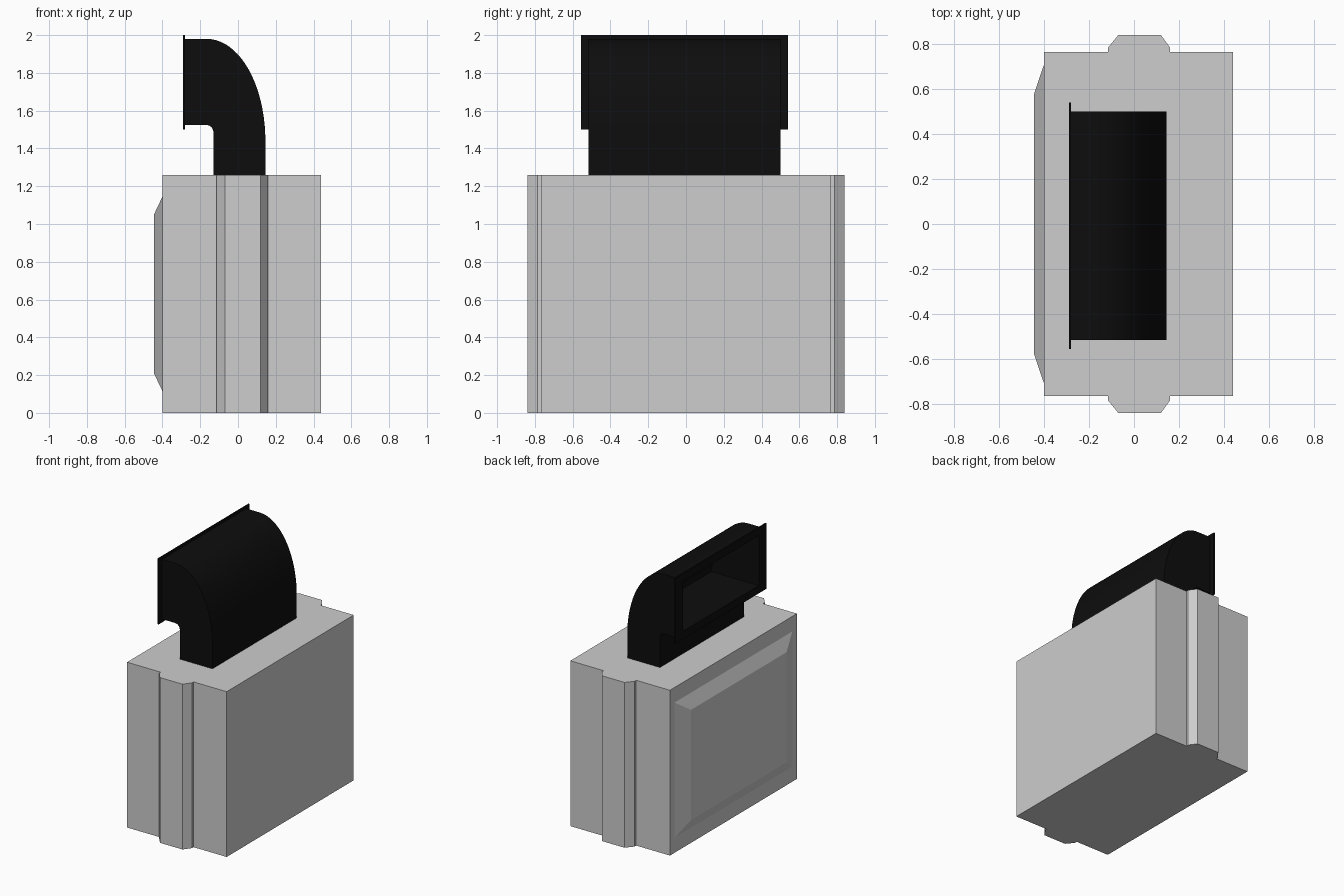
import bpy, bmesh, math
from mathutils import Vector

cube = bpy.data.objects.get("Cube")
if cube:
    bpy.data.objects.remove(cube, do_unlink=True)


def material(name, rgb):
    mat = bpy.data.materials.new(name)
    mat.use_nodes = True
    mat.diffuse_color = (*rgb, 1)
    bsdf = next(n for n in mat.node_tree.nodes if n.type == 'BSDF_PRINCIPLED')
    bsdf.inputs["Base Color"].default_value = (*rgb, 1)
    return mat


grey = material("light grey", (0.61, 0.61, 0.61))
black = material("black", (0.004, 0.004, 0.004))


def prism(name, points, direction, mat):
    """Extrude a closed outline of 3D points along a direction."""
    bm = bmesh.new()
    face = bm.faces.new([bm.verts.new(p) for p in points])
    result = bmesh.ops.extrude_face_region(bm, geom=[face], use_keep_orig=True)
    moved = [v for v in result["geom"] if isinstance(v, bmesh.types.BMVert)]
    bmesh.ops.translate(bm, verts=moved, vec=Vector(direction))
    bmesh.ops.recalc_face_normals(bm, faces=bm.faces)
    mesh = bpy.data.meshes.new(name)
    bm.to_mesh(mesh)
    bm.free()
    obj = bpy.data.objects.new(name, mesh)
    obj.data.materials.append(mat)
    bpy.context.collection.objects.link(obj)
    return obj


def arc(cx, cz, rx, rz, steps):
    """Quarter ellipse from its top round to its +x side."""
    return [(cx + rx * math.sin(a), cz + rz * math.cos(a))
            for a in (math.pi / 2 * i / steps for i in range(steps + 1))]


def cut(obj, cutter):
    mod = obj.modifiers.new("opening", 'BOOLEAN')
    mod.operation = 'DIFFERENCE'
    mod.solver = 'EXACT'
    mod.object = cutter
    select(obj)
    bpy.ops.object.modifier_apply(modifier=mod.name)


def select(obj):
    bpy.ops.object.select_all(action='DESELECT')
    obj.select_set(True)
    bpy.context.view_layer.objects.active = obj


# Cabinet body with a chamfered rib on each end
height = 1.26
back, front, side = -0.40, 0.44, 0.765
rib = [(-0.115, side), (-0.115, 0.785), (-0.07, 0.84),
       (0.12, 0.84), (0.16, 0.785), (0.16, side)]
half = [(back, side)] + rib + [(front, side)]
outline = half + [(x, -y) for x, y in reversed(half)]
prism("cabinet_body", [(x, y, 0) for x, y in outline], (0, 0, height), grey)

# Raised panel with sloping edges
panel = prism("raised_panel",
              [(back, y, z) for y, z in ((-0.71, 0.115), (0.71, 0.115),
                                         (0.71, 1.145), (-0.71, 1.145))],
              (-0.045, 0, 0), grey)
for v in panel.data.vertices:
    if v.co.x < back - 0.01:
        v.co.y *= 0.81
        v.co.z = 1.05 if v.co.z > 0.6 else 0.21

# Curved duct
mid, mouth = -0.0075, -0.285
half_duct = 0.5075
profile = ([(mouth, 1.98)] + arc(-0.165, 1.44, 0.31, 0.54, 20)
           + [(0.145, height), (-0.13, height)]
           + arc(-0.17, 1.485, 0.04, 0.04, 6)[::-1] + [(mouth, 1.525)])
duct = prism("curved_duct", [(x, mid - half_duct, z) for x, z in profile],
             (0, 2 * half_duct, 0), black)

# Thin flange around the mouth
flange = prism("mouth_flange",
               [(-0.29, mid + y, z) for y, z in ((-0.5475, 1.5), (0.5475, 1.5),
                                                 (0.5475, 2.0), (-0.5475, 2.0))],
               (0.01, 0, 0), black)

# Hollow of the mouth, cut from both duct and flange
half_hole = 0.455
hollow = ([(-0.35, 1.94)] + arc(-0.165, 1.44, 0.285, 0.50, 16)[:-2]
          + [(0.11, 1.56), (-0.35, 1.56)])
cutter = prism("mouth_cutter", [(x, mid - half_hole, z) for x, z in hollow],
               (0, 2 * half_hole, 0), black)
cutter.hide_render = True
for part in (duct, flange):
    cut(part, cutter)
bpy.data.objects.remove(cutter, do_unlink=True)

select(duct)
bpy.ops.object.shade_smooth_by_angle(angle=math.radians(30))
